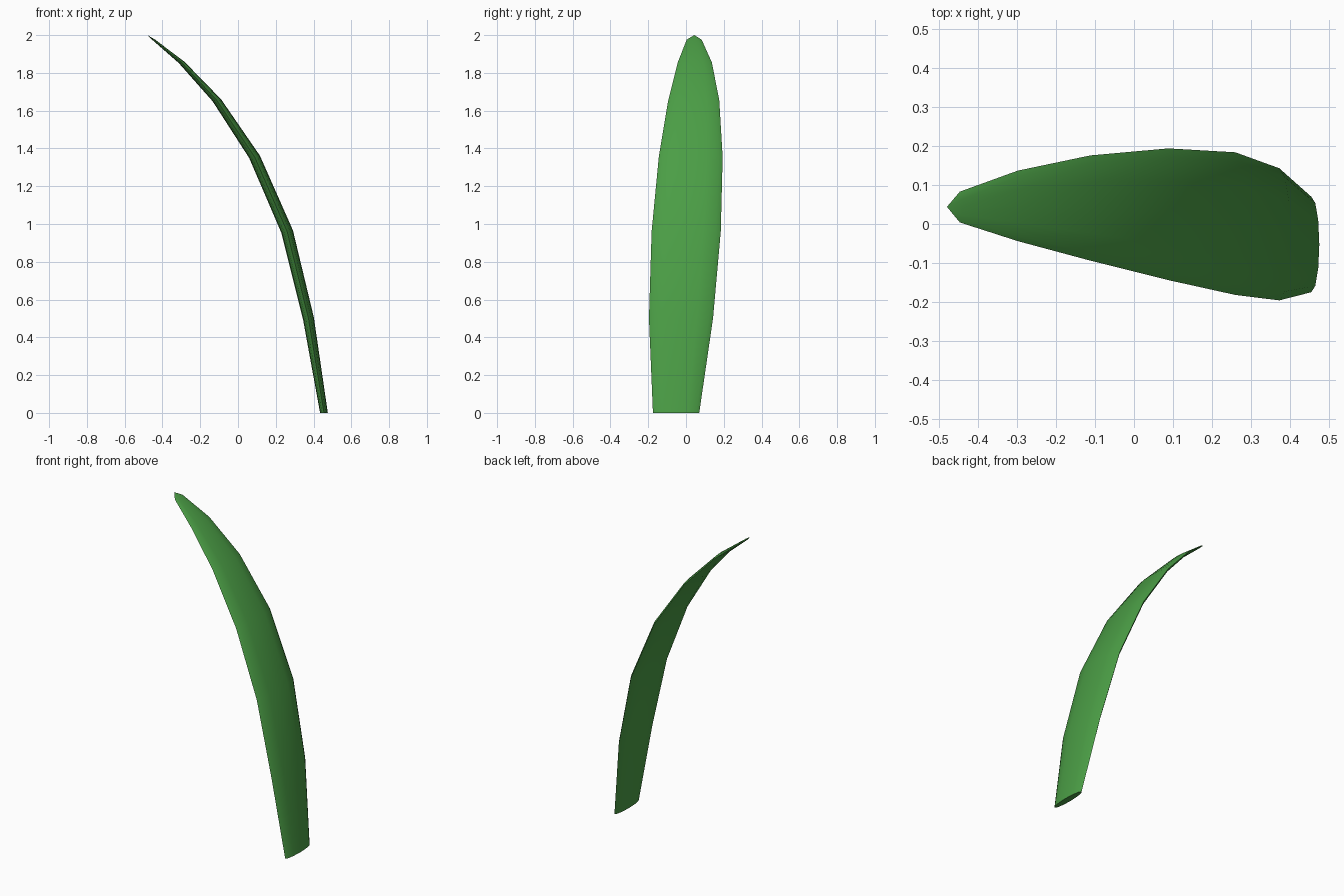
import bpy, bmesh, math

if "Cube" in bpy.data.objects:
    bpy.data.objects.remove(bpy.data.objects["Cube"])

# Rings along the blade: centre x, z, low y edge, high y edge
RINGS = [
    (0.455, 0.000, -0.175, 0.070),
    (0.373, 0.500, -0.196, 0.143),
    (0.260, 0.960, -0.182, 0.184),
    (0.088, 1.355, -0.144, 0.194),
    (-0.112, 1.655, -0.094, 0.176),
    (-0.298, 1.855, -0.044, 0.137),
    (-0.447, 1.976, 0.004, 0.083),
]
TIP = (-0.480, 2.0, 0.044)
SIDES = 12
THICKNESS = 0.168   # thickness as a share of the width

bm = bmesh.new()
loops = []
for i, (cx, cz, y0, y1) in enumerate(RINGS):
    mid, half = (y0 + y1) / 2, (y1 - y0) / 2
    slope = 0.0 if i == 0 else 0.22
    loop = []
    for k in range(SIDES):
        a = 2 * math.pi * k / SIDES
        dx = half * THICKNESS * math.sin(a)
        loop.append(bm.verts.new((cx + dx, mid + half * math.cos(a), cz + dx * slope)))
    loops.append(loop)

# Skin between rings, pointed tip, flat base
for lo, hi in zip(loops, loops[1:]):
    for k in range(SIDES):
        n = (k + 1) % SIDES
        bm.faces.new((lo[k], lo[n], hi[n], hi[k]))
tip = bm.verts.new((TIP[0], TIP[2], TIP[1]))
for k in range(SIDES):
    bm.faces.new((loops[-1][k], loops[-1][(k + 1) % SIDES], tip))
bm.faces.new(loops[0])
bmesh.ops.recalc_face_normals(bm, faces=bm.faces[:])

mesh = bpy.data.meshes.new("leaf_blade")
bm.to_mesh(mesh)
bm.free()
leaf = bpy.data.objects.new("leaf_blade", mesh)
bpy.context.collection.objects.link(leaf)

# Green material
green = bpy.data.materials.new("leaf_green")
green.diffuse_color = (0.07, 0.34, 0.06, 1)
green.use_nodes = True
green.node_tree.nodes["Principled BSDF"].inputs["Base Color"].default_value = green.diffuse_color
mesh.materials.append(green)

# Smooth sides, crisp rim and base
bpy.context.view_layer.objects.active = leaf
leaf.select_set(True)
bpy.ops.object.shade_smooth_by_angle(angle=math.radians(45))
